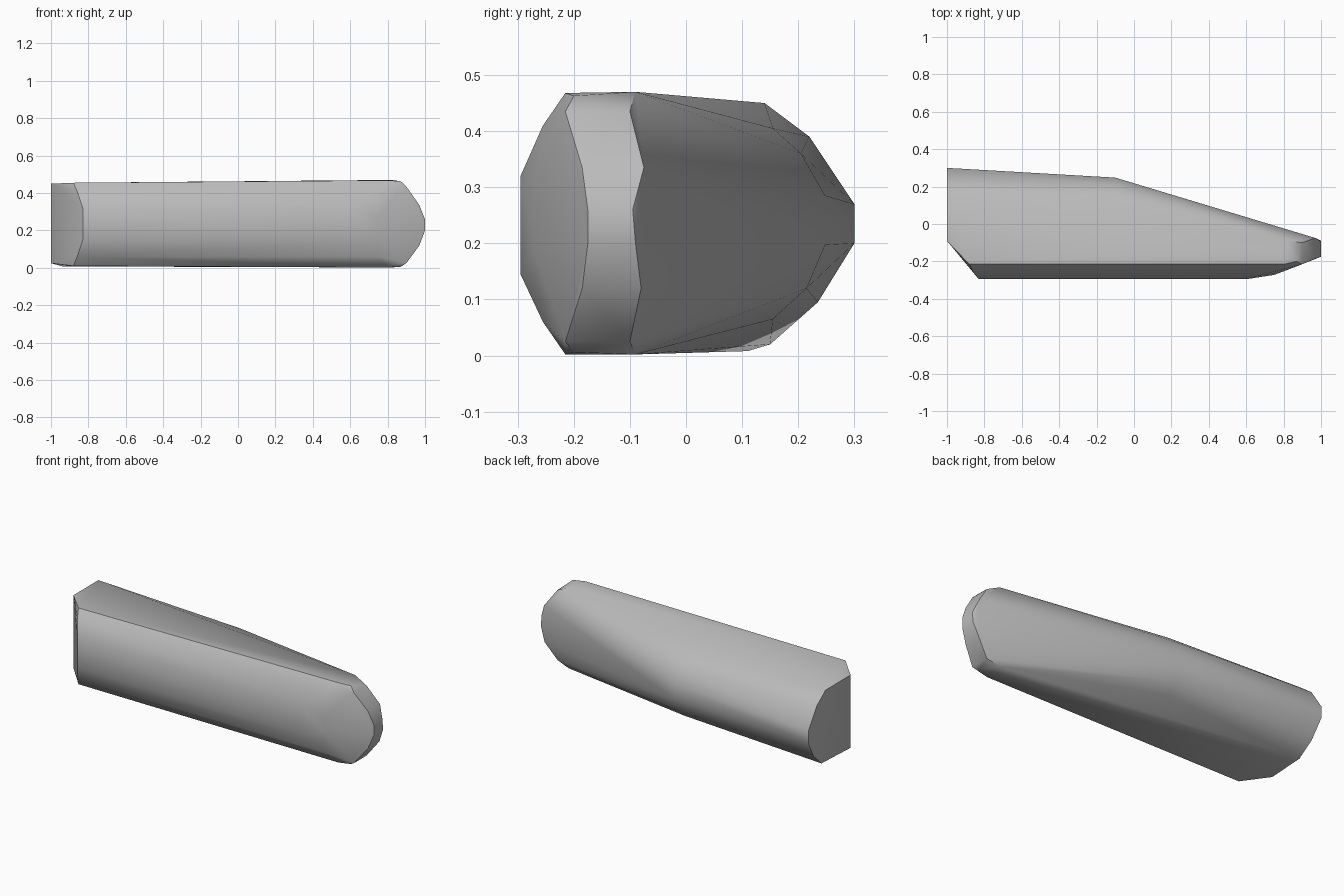
import bpy
import bmesh
import math

if "Cube" in bpy.data.objects:
    bpy.data.objects.remove(bpy.data.objects["Cube"])

# Plain grey material
grey = bpy.data.materials.new("plain grey")
grey.use_nodes = True
colour = (0.5, 0.5, 0.5, 1)
grey.diffuse_color = colour
grey.node_tree.nodes["Principled BSDF"].inputs["Base Color"].default_value = colour

# Body stations: each is a few corner points of one region of the solid
flat_end = [(-1, -0.09, 0.45), (-1, 0.14, 0.45), (-1, 0.22, 0.39), (-1, 0.3, 0.27),
            (-1, 0.3, 0.2), (-0.99, 0.235, 0.095), (-0.98, 0.15, 0.02),
            (-0.94, 0.11, 0.008), (-1, -0.09, 0.025)]
mid_back = [(-0.1, 0.155, 0.405), (-0.1, 0.205, 0.36), (-0.1, 0.248, 0.285),
            (-0.1, 0.248, 0.197), (-0.1, 0.215, 0.12), (-0.1, 0.155, 0.065)]
front_left = [(-0.88, -0.215, 0.455), (-0.86, -0.255, 0.41), (-0.83, -0.295, 0.32),
              (-0.83, -0.295, 0.15), (-0.86, -0.255, 0.06), (-0.88, -0.215, 0.01)]
front_right = [(0.8, -0.215, 0.468), (0.75, -0.255, 0.41), (0.6, -0.295, 0.32),
               (0.6, -0.295, 0.145), (0.75, -0.255, 0.06), (0.8, -0.215, 0.002),
               (0.75, -0.272, 0.28), (0.75, -0.272, 0.19)]
# Rounded tip: front rim and back rim share height and reach
tip_rims = [(0.9, -0.215, -0.1, 0.435), (0.97, -0.185, -0.075, 0.335),
            (1, -0.175, -0.095, 0.26), (1, -0.175, -0.09, 0.2),
            (0.97, -0.185, -0.08, 0.12), (0.9, -0.215, -0.1, 0.025)]
tip = [(x, y, z) for x, front, back, z in tip_rims for y in (front, back)]
tip += [(0.82, -0.09, 0.47), (0.82, -0.09, 0.002),
        (0.87, -0.2, 0.463), (0.87, -0.2, 0.006)]

# Wrap the stations in one convex skin
bm = bmesh.new()
for point in flat_end + mid_back + front_left + front_right + tip:
    bm.verts.new(point)
hull = bmesh.ops.convex_hull(bm, input=bm.verts)
loose = {g for g in hull["geom_interior"] + hull["geom_unused"]
         if isinstance(g, bmesh.types.BMVert)}
bmesh.ops.delete(bm, geom=list(loose), context="VERTS")
bmesh.ops.dissolve_limit(bm, angle_limit=math.radians(1),
                         verts=bm.verts, edges=bm.edges)
bmesh.ops.recalc_face_normals(bm, faces=bm.faces)
mesh = bpy.data.meshes.new("tapered_body")
bm.to_mesh(mesh)
bm.free()
mesh.materials.append(grey)

body = bpy.data.objects.new("tapered_body", mesh)
bpy.context.collection.objects.link(body)
bpy.ops.object.select_all(action="DESELECT")
body.select_set(True)
bpy.context.view_layer.objects.active = body
bpy.ops.object.shade_smooth_by_angle(angle=math.radians(40))
